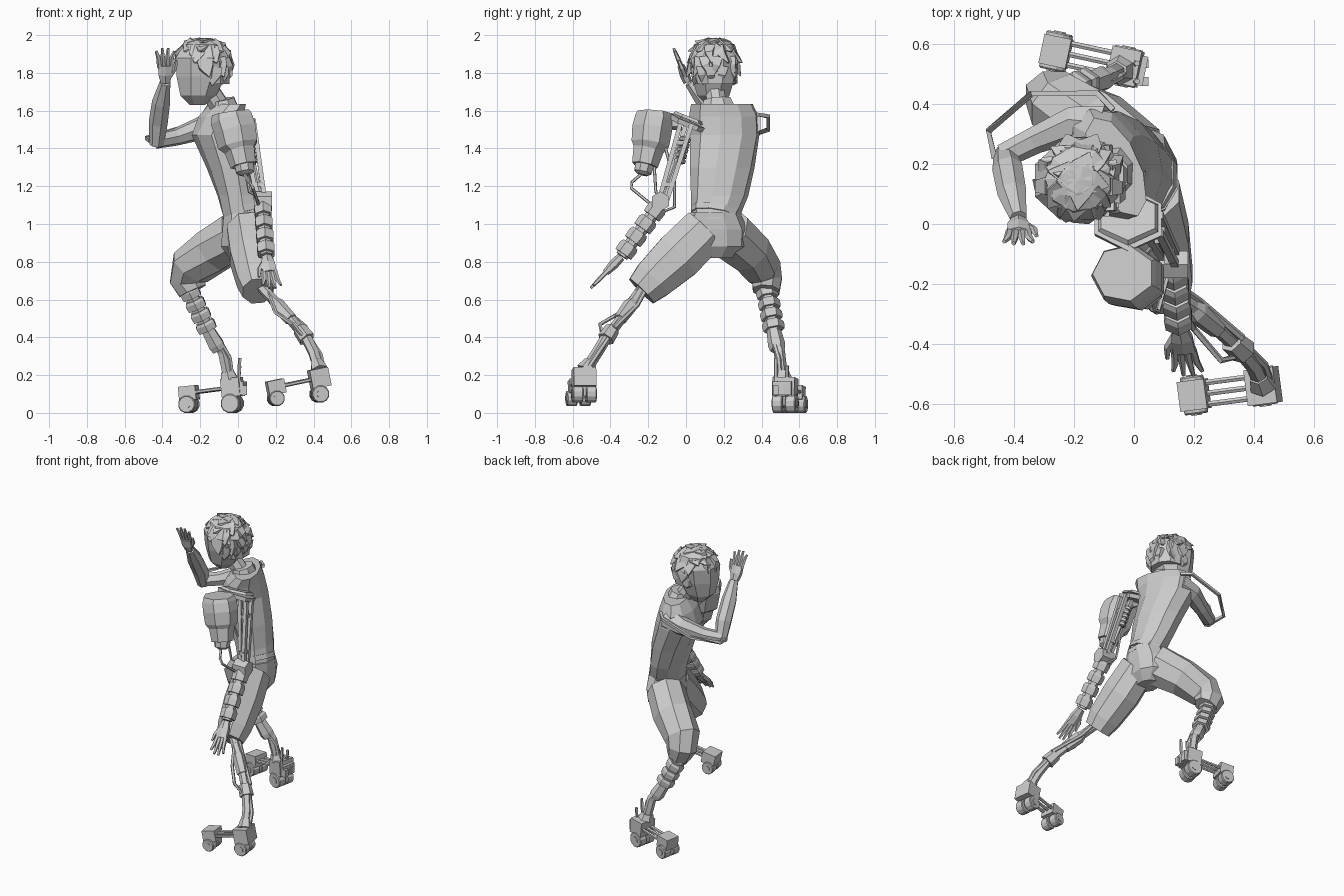
import bpy, bmesh, math, random
from mathutils import Vector, Matrix

random.seed(7)
cube = bpy.data.objects.get("Cube")
if cube:
    bpy.data.objects.remove(cube, do_unlink=True)

grey = bpy.data.materials.new("plain grey")
grey.use_nodes = True
grey.diffuse_color = (.6, .6, .6, 1)
grey.node_tree.nodes["Principled BSDF"].inputs["Base Color"].default_value = (.6, .6, .6, 1)


def finish(name, bm):
    bmesh.ops.recalc_face_normals(bm, faces=bm.faces[:])
    mesh = bpy.data.meshes.new(name)
    bm.to_mesh(mesh)
    bm.free()
    mesh.materials.append(grey)
    obj = bpy.data.objects.new(name, mesh)
    bpy.context.collection.objects.link(obj)
    return obj


def loft(name, stations, sides=8, level=False, twist=(0, 0)):
    """Skin rings of (x, y, z, half_width[, half_depth]) along a path, turning from first to last."""
    bm = bmesh.new()
    points = [Vector(s[:3]) for s in stations]
    fit = 1 / math.cos(math.pi / sides) if sides > 4 else 1.2
    rings = []
    for i, s in enumerate(stations):
        along = points[min(i + 1, len(points) - 1)] - points[max(i - 1, 0)]
        along = Vector((0, 0, 1)) if level else along.normalized()
        ref = Vector((1, 0, 0)) if abs(along.x) < .85 else Vector((0, 1, 0))
        u = (ref - along * ref.dot(along)).normalized()
        turn = twist[0] + (twist[1] - twist[0]) * i / (len(points) - 1)
        u = Matrix.Rotation(turn, 3, along) @ u
        v = along.cross(u)
        ring = []
        for k in range(sides):
            ang = math.tau * (k + .5) / sides
            ring.append(bm.verts.new(points[i] + fit * (
                u * s[3] * math.cos(ang) + v * s[-1] * math.sin(ang))))
        rings.append(ring)
    for low, high in zip(rings, rings[1:]):
        for k in range(sides):
            j = (k + 1) % sides
            bm.faces.new((low[k], low[j], high[j], high[k]))
    bm.faces.new(rings[0])
    bm.faces.new(rings[-1])
    return finish(name, bm)


def rod(name, path, radius=.01, sides=6):
    return loft(name, [(*p, radius) for p in path], sides)


def box(name, centre, size, yaw=0, pitch=0):
    bm = bmesh.new()
    bmesh.ops.create_cube(bm, size=1, matrix=Matrix.Translation(centre)
                          @ Matrix.Rotation(yaw, 4, 'Z') @ Matrix.Rotation(pitch, 4, 'Y')
                          @ Matrix.Diagonal((*size, 1)))
    return finish(name, bm)


def segments(name, start, end, count, radius):
    """Row of armour collars around a thin core."""
    a, b = Vector(start), Vector(end)
    rod(name + "_core", (a, b), radius * .65)
    for i in range(count):
        p, m, q = (a.lerp(b, (i + f) / count) for f in (.08, .3, .85))
        loft(f"{name}_collar_{i}", [(*p, radius * .85), (*m, radius), (*q, radius * .95)], 6)


def hand(name, wrist, along, scale, thumb_side):
    w, d, s = Vector(wrist), Vector(along).normalized() * scale, Vector((1, 0, 0))
    knuckles = w + d * .085
    loft(name + "_palm", [(*w, .024, .02), (*(w + d * .04), .036, .023), (*knuckles, .038, .016)], 6)
    for i in range(4):
        side = s * (i - 1.5) * .02
        mid = knuckles + side * 1.2 + d * .04
        tip = knuckles + side * 1.6 + d * (.085 if i in (1, 2) else .07)
        loft(f"{name}_finger_{i}", [(*(knuckles + side - d * .01), .011), (*mid, .01), (*tip, .006)], 5)
    t = s * thumb_side
    loft(name + "_thumb", [(*(w + d * .03 + t * .02), .013), (*(w + d * .07 + t * .052), .011),
                           (*(w + d * .11 + t * .06), .006)], 5)


# torso twisting towards the shoulders, belt, collar and neck
loft("torso", [(.035, .155, 1.03, .11, .12), (.005, .178, 1.15, .11, .145), (-.035, .192, 1.3, .125, .165),
               (-.095, .205, 1.47, .14, .18), (-.085, .2, 1.57, .11, .185), (-.06, .19, 1.635, .075, .17)],
     10, True, (0, .42))
loft("belt", [(.035, .155, 1.045, .112, .125), (.025, .16, 1.075, .111, .13)], 10)
loft("collar", [(-.07, .17, 1.61, .07, .09), (-.08, .165, 1.66, .06, .07)], 8)
loft("neck", [(-.08, .17, 1.6, .05), (-.16, .15, 1.72, .05)])

# head with a face that narrows to the chin
loft("head", [(-.215, .155, 1.63, .04, .045), (-.21, .145, 1.68, .095, .085), (-.195, .145, 1.78, .13, .115),
              (-.19, .145, 1.88, .14, .13), (-.185, .15, 1.95, .1, .1), (-.185, .15, 1.98, .04, .04)], 8, True)
loft("right_ear", [(-.19, .25, 1.78, .035, .04), (-.19, .273, 1.78, .025, .03)], 6)

# hair: broad uneven tufts swept over the crown and back
loft("hair_cap", [(-.145, .155, 1.74, .1, .1), (-.165, .15, 1.86, .125, .133),
                  (-.185, .15, 1.95, .105, .103), (-.185, .15, 1.982, .045, .045)], 9, True)
centre = Vector((-.183, .148, 1.842))
for row, (tilt, count, reach) in enumerate(((-.45, 5, 1.2), (-.1, 6, 1.7), (.35, 8, math.pi),
                                            (.75, 7, math.pi), (1.15, 5, math.pi))):
    for i in range(count):
        turn = reach * (2 * (i + .5) / count - 1) + random.uniform(-.2, .2)
        swirl = random.uniform(-.25, .4)

        def shell(el, out, sway):
            az = turn + swirl * sway
            return centre + Vector((math.cos(az) * math.cos(el) * .133,
                                    math.sin(az) * math.cos(el) * .126, math.sin(el) * .132)) * out
        loft(f"hair_tuft_{row}_{i}", [(*shell(tilt + .35, .86, 0), .05, .035), (*shell(tilt, .97, .4), .045, .024),
                                      (*shell(tilt - .28, random.uniform(1.12, 1.28), 1), .003)], 4)

# shorts
loft("shorts_seat", [(.035, .155, 1.06, .11, .125), (.03, .165, .97, .112, .155), (.02, .17, .88, .11, .145),
                     (.02, .16, .82, .065, .08)], 10, True)
loft("left_shorts_leg", [(.045, .1, .97, .105, .125), (.07, -.04, .83, .112, .13), (.095, -.175, .705, .1, .11),
                         (.105, -.235, .645, .08, .09)], 8)
loft("right_shorts_leg", [(.0, .22, .95, .115, .13), (-.13, .33, .86, .12, .115), (-.25, .4, .77, .11, .1),
                          (-.265, .43, .7, .095, .08), (-.24, .425, .645, .075, .07)], 8)

# right arm raised to the brow, with an outer brace rod
loft("right_upper_arm", [(-.1, .32, 1.53, .075), (-.2, .335, 1.505, .056), (-.33, .28, 1.46, .042),
                         (-.435, .228, 1.44, .038)], 7)
loft("right_forearm", [(-.43, .23, 1.42, .035), (-.42, .18, 1.54, .047), (-.405, .1, 1.65, .045),
                       (-.385, .02, 1.75, .027)], 7)
hand("right_hand", (-.385, .01, 1.75), (0, -.075, .18), 1.15, 1)
rod("right_arm_brace", [(-.07, .38, 1.58), (-.12, .435, 1.57), (-.34, .435, 1.5), (-.485, .31, 1.455),
                        (-.465, .22, 1.44)], .011, 4)

# tilted left shoulder plate and pod
loft("shoulder_plate", [(-.022, .008, 1.52, .108, .095), (-.02, .018, 1.545, .112, .1)], 6)
loft("shoulder_plate_rim", [(-.02, .02, 1.55, .1, .085), (-.02, .026, 1.565, .09, .075)], 6)
rod("pod_mount", [(-.02, -.02, 1.53), (-.02, -.15, 1.54)], .03)
loft("shoulder_pod", [(-.035, -.165, 1.59, .094, .085), (-.03, -.168, 1.555, .105, .095),
                      (-.012, -.18, 1.5, .106, .098), (.003, -.19, 1.42, .1, .093), (.012, -.2, 1.39, .075),
                      (.03, -.218, 1.31, .064)], 7)
loft("pod_nozzle", [(.031, -.219, 1.315, .05), (.037, -.228, 1.275, .046), (.039, -.232, 1.26, .025)], 8)

# left upper arm frame with spring strut
for i, (dx, dy) in enumerate(((.035, .03), (.035, -.03), (-.03, .0))):
    rod(f"arm_frame_bar_{i}", [(.05 + dx, dy, 1.53), (.12 + dx * .6, dy * .7 - .12, 1.13)], .014, 4)
segments("arm_spring", (.05, .0, 1.46), (.08, -.035, 1.32), 5, .026)
rod("arm_piston", [(.075, -.035, 1.35), (.115, -.11, 1.15)], .013)
for i, t in enumerate((.25, .8)):
    box(f"arm_frame_tie_{i}", Vector((.07, 0, 1.53)).lerp(Vector((.13, -.12, 1.13)), t), (.035, .07, .025))
loft("left_elbow", [(.085, -.135, 1.12, .045), (.18, -.135, 1.12, .045)], 6)
segments("left_forearm", (.13, -.14, 1.1), (.15, -.34, .83), 4, .046)
hand("left_hand", (.152, -.345, .825), (.03, -.16, -.165), 1.35, -1)

# hoses hanging from the pod
for i, (low, end) in enumerate((((.08, -.29, 1.19), (.11, -.18, 1.1)),
                                ((.06, -.16, 1.17), (.12, -.13, 1.14)),
                                ((.1, -.06, 1.09), (.15, -.16, 1.05)))):
    start = Vector((.03, -.23 + i * .06, 1.27 + i * .07))
    bend = start.lerp(Vector(low), .6) + Vector((0, -.02 + i * .02, 0))
    rod(f"pod_hose_{i}", [start, bend, low, end], .007, 5)

# left lower leg: slim struts, knee casing and ankle joint
rod("left_shin_strut", [(.11, -.22, .68), (.25, -.32, .53), (.35, -.41, .41)], .024)
rod("left_shin_side_strut", [(.15, -.21, .66), (.22, -.26, .57), (.36, -.38, .45)], .012)
rod("left_shin_hose", [(.15, -.25, .66), (.2, -.35, .53), (.29, -.455, .47), (.35, -.44, .4)], .009, 5)
loft("left_shin_casing", [(.19, -.275, .595, .022), (.21, -.295, .57, .034), (.28, -.35, .495, .03)], 6)
loft("left_ankle_joint", [(.325, -.39, .445, .035), (.365, -.425, .39, .04)], 6)
rod("left_ankle_strut", [(.35, -.41, .42), (.4, -.47, .32), (.43, -.535, .22)], .026)
rod("left_ankle_side_strut", [(.375, -.41, .4), (.435, -.47, .31), (.455, -.53, .22)], .012)
loft("left_ankle_cuff", [(.415, -.505, .27, .03), (.43, -.535, .225, .042)], 6)

# right lower leg: armoured collars and bent ankle
segments("right_shin", (-.265, .425, .66), (-.155, .468, .43), 4, .052)
loft("right_ankle_joint", [(-.165, .462, .45, .032), (-.115, .48, .36, .04), (-.1, .485, .335, .035)], 6)
rod("right_ankle_strut", [(-.13, .48, .4), (-.08, .495, .32), (-.05, .51, .18)], .026)
rod("right_ankle_side_strut", [(-.085, .47, .36), (-.045, .49, .29), (-.03, .5, .18)], .012)
loft("right_ankle_cuff", [(-.057, .507, .22, .032), (-.048, .511, .18, .045)], 6)


def skate(name, heel, toe, heel_radius, toe_radius, yaw, pitch):
    heel, toe = Vector(heel), Vector(toe)
    side = Vector((-math.sin(yaw), math.cos(yaw), 0))
    box(name + "_heel_block", heel, (.1, .12, .1), yaw, pitch)
    box(name + "_toe_block", toe, (.092, .1, .075), yaw, pitch)
    for i in (-1, 0, 1):
        rod(f"{name}_rail_{i + 1}", [heel + side * i * .036, toe + side * i * .036], .009)
    # paired flat wheels with raised hubs
    for part, hub, r, drop in (("heel", heel, heel_radius, .085), ("toe", toe, toe_radius, .06)):
        axle = hub - Vector((0, 0, drop))
        box(f"{name}_{part}_bracket", axle + Vector((0, 0, .025)), (.045, .03, .07), yaw)
        for i in (-1, 1):
            c = axle + side * i * .036
            loft(f"{name}_{part}_wheel_{i}", [(*(c + side * k * .01), r * w) for k, w in
                                              ((-2.8, .9), (-2.3, 1), (2.3, 1), (2.8, .9))], 12)
            rod(f"{name}_{part}_hub_{i}", [c - side * .032, c + side * .032], r * .45, 8)


skate("left_skate", (.43, -.54, .185), (.2, -.57, .137), .045, .04, .13, -.2)
skate("right_skate", (-.03, .525, .135), (-.26, .575, .105), .05, .045, -.21, -.1)

# rear fittings on the right skate
box("right_skate_rear_plate", (.028, .51, .13), (.02, .1, .07), -.21)
for i in range(2):
    y = .475 + i * .06
    rod(f"right_skate_spike_{i}", [(.03, y, .09), (.005, y, .18), (.01, y, .29 - i * .04)], .008, 5)
    box(f"right_skate_fitting_{i}", (.035, y, .12), (.025, .03, .05))
